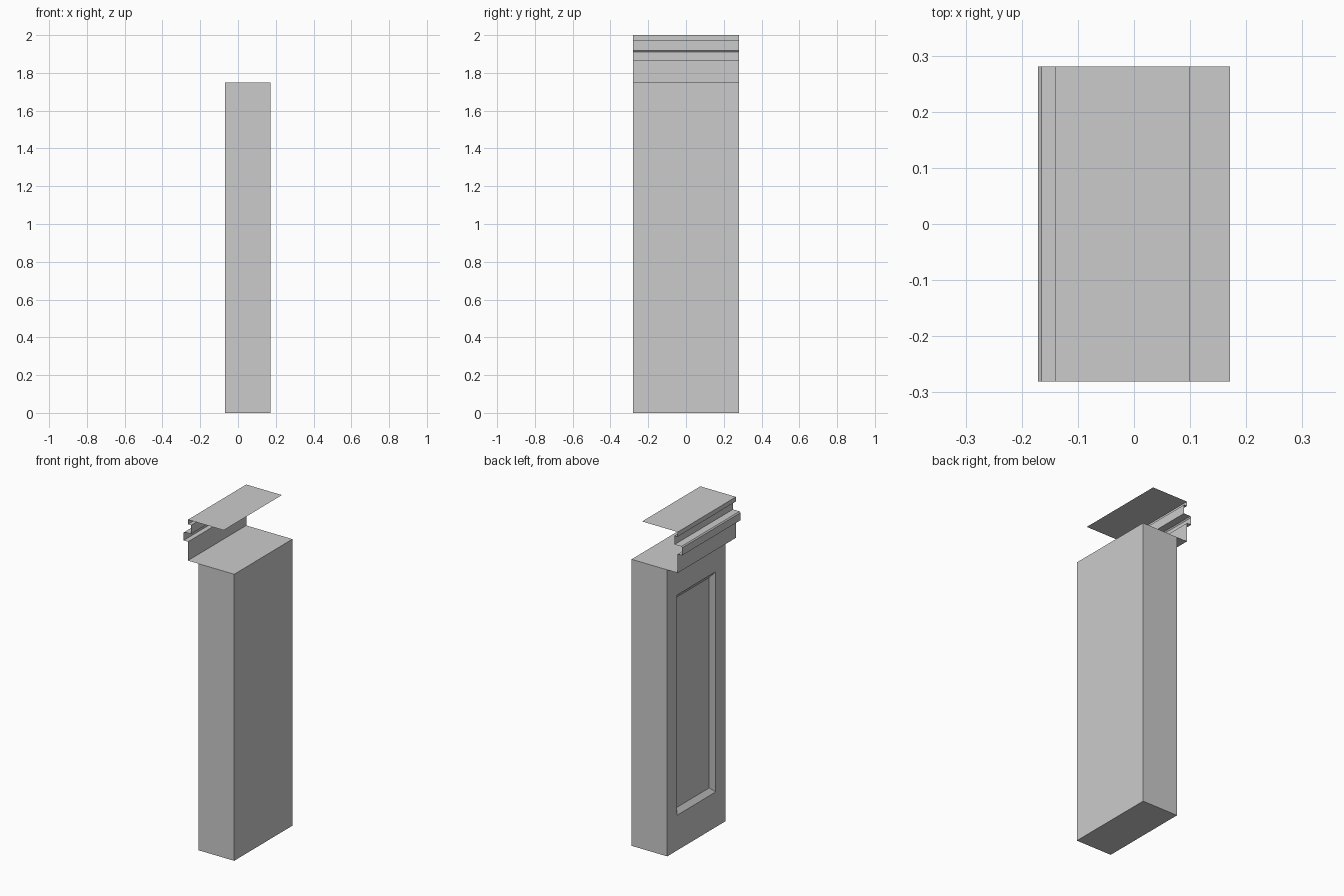
import bpy, bmesh

if "Cube" in bpy.data.objects:
    bpy.data.objects.remove(bpy.data.objects["Cube"])

HALF = 0.281      # half depth along y
H = 1.75          # height of the cabinet body


def make_object(name, bm):
    mesh = bpy.data.meshes.new(name)
    bm.to_mesh(mesh)
    bm.free()
    obj = bpy.data.objects.new(name, mesh)
    bpy.context.collection.objects.link(obj)
    return obj


def rect_loop(bm, x, y, z0, z1):
    return [bm.verts.new((x, s * y, z)) for s, z in
            ((-1, z0), (1, z0), (1, z1), (-1, z1))]


def bridge(bm, a, b):
    for i in range(4):
        j = (i + 1) % 4
        bm.faces.new((a[i], a[j], b[j], b[i]))


# Pillar body with a bevelled recessed panel on the -x side
bm = bmesh.new()
loops = [rect_loop(bm, *p) for p in (
    (0.171, HALF, 0, H),
    (-0.07, HALF, 0, H),
    (-0.07, 0.187, 0.215, 1.56),
    (-0.047, 0.157, 0.245, 1.53))]
for a, b in zip(loops, loops[1:]):
    bridge(bm, a, b)
bm.faces.new(loops[0])
bm.faces.new(loops[-1])
bmesh.ops.recalc_face_normals(bm, faces=bm.faces)
make_object("pillar_body", bm)

# Cornice: open profile (soffit, moulding, top sheet) extruded along y
profile = [(-0.07, H), (-0.141, H), (-0.141, 1.865), (-0.171, 1.865),
           (-0.171, 1.911), (-0.165, 1.918), (-0.12, 1.918), (-0.12, 1.972),
           (-0.141, 1.972), (-0.141, 2.0), (0.10, 2.0)]
bm = bmesh.new()
near = [bm.verts.new((x, -HALF, z)) for x, z in profile]
far = [bm.verts.new((x, HALF, z)) for x, z in profile]
for i in range(len(profile) - 1):
    bm.faces.new((near[i], near[i + 1], far[i + 1], far[i]))
bm.normal_update()
if bm.faces[:][-1].normal.z < 0:
    bmesh.ops.reverse_faces(bm, faces=bm.faces[:])
make_object("cornice_moulding", bm)
